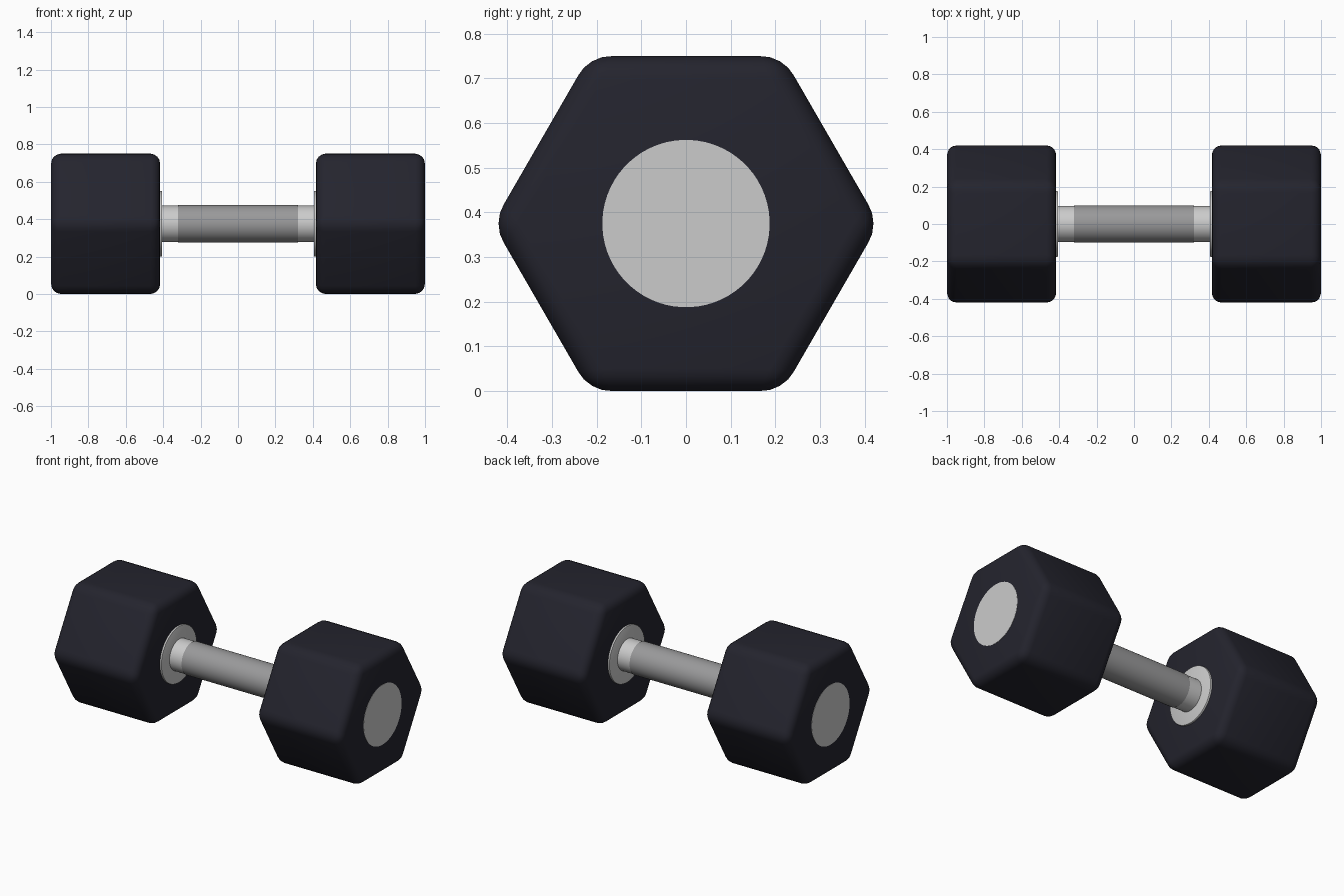
import bpy, bmesh, math
from mathutils import Matrix

if "Cube" in bpy.data.objects:
    bpy.data.objects.remove(bpy.data.objects["Cube"])

CZ = 0.375  # axle height


def material(name, rgb):
    m = bpy.data.materials.new(name)
    m.diffuse_color = (*rgb, 1)
    m.use_nodes = True
    m.node_tree.nodes["Principled BSDF"].inputs["Base Color"].default_value = m.diffuse_color
    return m


rubber = material("dark rubber", (0.0175, 0.0175, 0.027))
chrome = material("chrome", (0.60, 0.60, 0.60))
grip_grey = material("grip grey", (0.32, 0.32, 0.325))


def prism_x(name, x0, x1, radius, sides, mat, bevel=0, segments=1):
    """Prism or cylinder running along x from x0 to x1."""
    bm = bmesh.new()
    bmesh.ops.create_cone(bm, cap_ends=True, segments=sides, radius1=radius,
                          radius2=radius, depth=abs(x1 - x0))
    # lay along x, with a corner pointing to +y
    turn = Matrix.Rotation(math.radians(90), 4, 'Y')
    spin = Matrix.Rotation(math.radians(0 if sides == 6 else 180 / sides), 4, 'Z')
    bmesh.ops.transform(bm, matrix=turn @ spin, verts=bm.verts)
    if sides == 6 and max(v.co.y for v in bm.verts) < radius * 0.99:
        bmesh.ops.transform(bm, matrix=Matrix.Rotation(math.radians(30), 4, 'X'),
                            verts=bm.verts)
    if bevel:
        edges = [e for e in bm.edges if sides == 6 or
                 abs(e.verts[0].co.x - e.verts[1].co.x) < 1e-5]
        bmesh.ops.bevel(bm, geom=edges, offset=bevel, segments=segments,
                        profile=0.5, affect='EDGES')
    bmesh.ops.recalc_face_normals(bm, faces=bm.faces)
    me = bpy.data.meshes.new(name)
    bm.to_mesh(me)
    bm.free()
    me.materials.append(mat)
    ob = bpy.data.objects.new(name, me)
    ob.location = ((x0 + x1) / 2, 0, CZ)
    bpy.context.collection.objects.link(ob)
    bpy.ops.object.select_all(action='DESELECT')
    ob.select_set(True)
    bpy.context.view_layer.objects.active = ob
    bpy.ops.object.shade_smooth_by_angle(angle=math.radians(35))
    return ob


# handle bar and its slightly thicker grip sleeve
prism_x("handle_bar", -0.45, 0.45, 0.097, 64, chrome)
prism_x("handle_grip", -0.32, 0.32, 0.1, 64, grip_grey)

# mirrored ends: hexagonal weight, inner collar, outer end disc
for s, side in ((-1, "left"), (1, "right")):
    prism_x(side + "_weight", s * 0.417, s * 0.9985, CZ / math.cos(math.pi / 6), 6,
            rubber, bevel=0.05, segments=4)
    prism_x(side + "_collar", s * 0.406, s * 0.43, 0.176, 64, chrome, 0.004, 2)
    prism_x(side + "_end_disc", s * 0.98, s * 1.0, 0.1875, 64, chrome)
